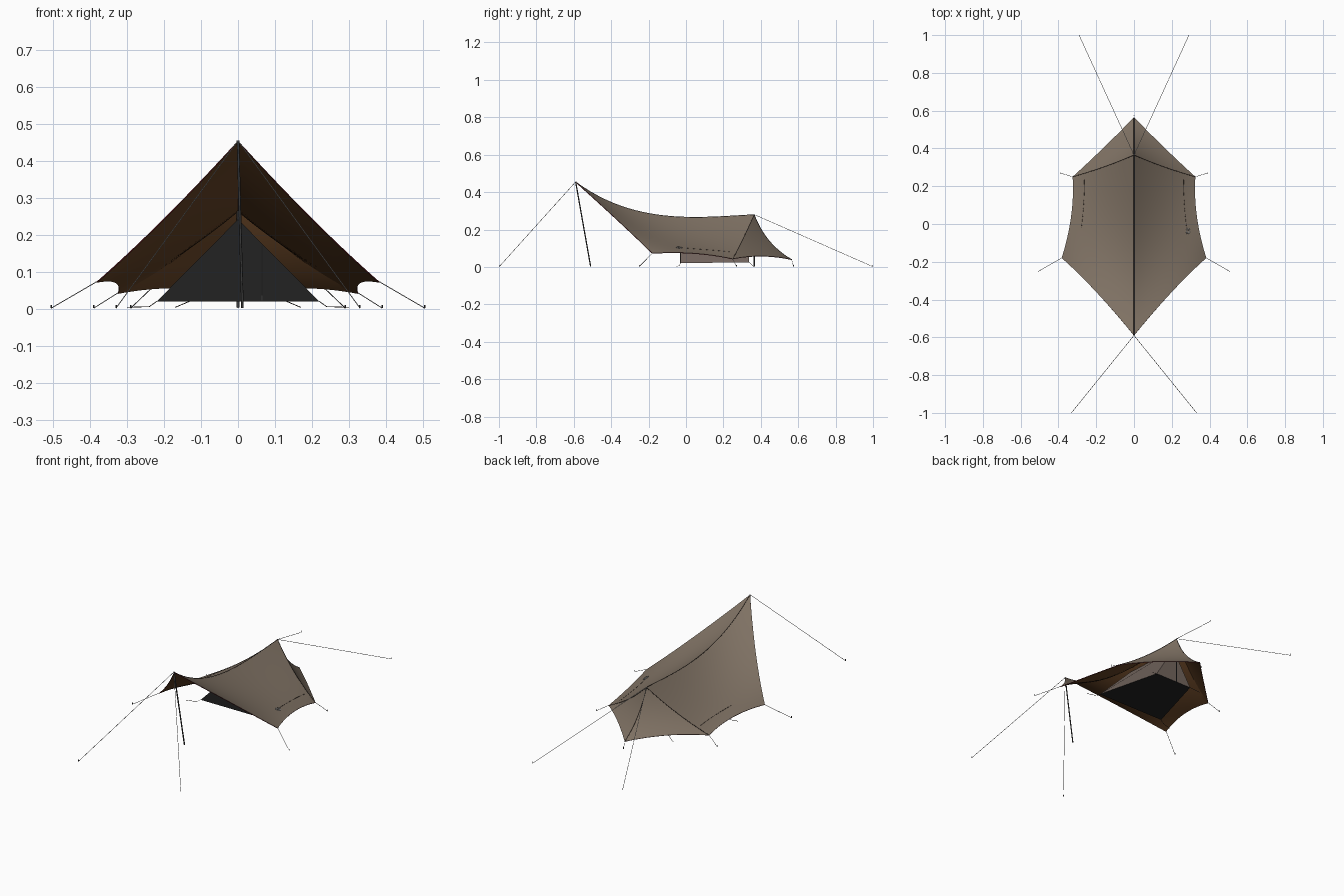
import bpy, bmesh, math
from mathutils import Vector

cube = bpy.data.objects.get("Cube")
if cube:
    bpy.data.objects.remove(cube, do_unlink=True)


def material(name, rgb):
    m = bpy.data.materials.new(name)
    m.use_nodes = True
    m.diffuse_color = (*rgb, 1)
    bsdf = next(n for n in m.node_tree.nodes if n.type == 'BSDF_PRINCIPLED')
    bsdf.inputs["Base Color"].default_value = (*rgb, 1)
    bsdf.inputs["Roughness"].default_value = 0.8
    return m


TAUPE = material("taupe canvas", (0.21, 0.165, 0.125))
BROWN = material("brown lining", (0.14, 0.06, 0.02))
RED = material("dark red trim", (0.12, 0.01, 0.015))
BLACK = material("black groundsheet", (0.016, 0.016, 0.016))
MESH = material("warm grey mesh", (0.17, 0.13, 0.11))
STEEL = material("dark pole metal", (0.05, 0.05, 0.05))
CORD = material("pale grey cord", (0.4, 0.4, 0.4))
SEAM = material("dark seam", (0.035, 0.025, 0.02))


def link(name, data, *mats):
    ob = bpy.data.objects.new(name, data)
    bpy.context.collection.objects.link(ob)
    for m in mats:
        data.materials.append(m)
    return ob


def tube(name, paths, radius, mat):
    """Round tube along each polyline in paths."""
    cu = bpy.data.curves.new(name, 'CURVE')
    cu.dimensions = '3D'
    cu.bevel_depth = radius
    cu.bevel_resolution = 1
    cu.use_fill_caps = True
    for pts in paths:
        sp = cu.splines.new('POLY')
        sp.points.add(len(pts) - 1)
        for p, co in zip(sp.points, pts):
            p.co = (*co, 1)
    return link(name, cu, mat)


def flip(p):
    return Vector((-p[0], p[1], p[2]))


def both(path):
    return [path, [flip(p) for p in path]]


def edge(*pts):
    """Smooth curve through evenly spaced points, as a function of 0..1."""
    pts = [Vector(p) for p in pts]
    n = len(pts) - 1

    def at(t):
        out = Vector()
        for i, p in enumerate(pts):
            w = 1.0
            for j in range(n + 1):
                if j != i:
                    w *= (t * n - j) / (i - j)
            out += p * w
        return out
    return at


def patch(c0, c1, d0, d1):
    """Surface spanning four boundary curves."""
    def at(u, v):
        return (c0(u).lerp(c1(u), v) + d0(v).lerp(d1(v), u)
                - c0(0).lerp(c0(1), u).lerp(c1(0).lerp(c1(1), u), v))
    return at


# Corner points and edge curves of one half of the canopy
peak = Vector((0, -0.59, 0.455))
front_corner = Vector((0.383, -0.18, 0.073))
rear_corner = Vector((0.325, 0.25, 0.043))
rear_peak = Vector((0, 0.365, 0.28))
tail = Vector((0, 0.565, 0.04))
ridge = edge(peak, (0, -0.27, 0.302), (0, 0.05, 0.266), rear_peak)
front_edge = edge(peak, (0.2, -0.36, 0.245), front_corner)
side_edge = edge(front_corner, (0.333, 0.04, 0.073), rear_corner)
hip = edge(rear_peak, (0.157, 0.303, 0.146), rear_corner)
tail_edge = edge(rear_corner, (0.16, 0.405, 0.058), tail)
tail_ridge = edge(rear_peak, (0, 0.445, 0.14), tail)
main_panel = patch(ridge, side_edge, front_edge, hip)
tail_panel = patch(hip, tail_ridge, lambda t: rear_peak, tail_edge)

# Canopy: taupe outside, brown lining, red trim on the rim
bm = bmesh.new()
N = 20
for surf, reverse in ((main_panel, True), (tail_panel, False)):
    for mirrored in (False, True):
        grid = [[bm.verts.new(flip(surf(i / N, j / N)) if mirrored else surf(i / N, j / N))
                 for j in range(N + 1)] for i in range(N + 1)]
        for i in range(N):
            for j in range(N):
                f = [grid[i][j], grid[i + 1][j], grid[i + 1][j + 1], grid[i][j + 1]]
                bm.faces.new(f[::-1] if reverse != mirrored else f)
bmesh.ops.remove_doubles(bm, verts=bm.verts, dist=0.0005)
bm.normal_update()
for f in bm.faces:
    f.smooth = True
for e in bm.edges:
    if e.is_boundary or e.calc_face_angle(0) > math.radians(20):
        e.smooth = False
me = bpy.data.meshes.new("canopy")
bm.to_mesh(me)
bm.free()
canopy = link("canopy", me, TAUPE, BROWN, RED)
sol = canopy.modifiers.new("cloth thickness", 'SOLIDIFY')
sol.thickness = 0.003
sol.offset = -1
sol.material_offset = 1
sol.material_offset_rim = 2

# Seams along the ridges, and a line of stitching low on each side
steps = [i / 24 for i in range(25)]
tube("ridge_seam", [[ridge(t) for t in steps], [tail_ridge(t) for t in steps]], 0.0014, SEAM)
tube("hip_seams", both([hip(t) for t in steps]), 0.0014, SEAM)
tube("side_stitching", both([main_panel(0.42 + 0.52 * t, 0.82) for t in steps]), 0.0009, SEAM)

# Inner tent: black front door and floor, mesh sides and back
front = [(-0.22, -0.03, 0.02), (0.22, -0.03, 0.02), (0, -0.03, 0.242)]
back = [(-0.12, 0.338, 0.025), (0.12, 0.338, 0.025), (0, 0.338, 0.225)]
me = bpy.data.meshes.new("inner_tent")
me.from_pydata(front + back, [], [(0, 1, 2), (0, 3, 4, 1), (1, 4, 5, 2), (0, 2, 5, 3), (3, 5, 4)])
link("inner_tent", me, BLACK, MESH)
for p in me.polygons:
    p.material_index = 0 if p.index < 2 else 1
tube("door_zip", [[(0.065, -0.031, 0.022), (0.065, -0.031, 0.172)]], 0.0015, STEEL)
tube("inner_tent_straps", both([(0.22, -0.03, 0.02), (0.24, -0.035, 0.006), (0.3, -0.05, 0.004)])
     + both([(0.12, 0.338, 0.025), (0.17, 0.36, 0.004)]), 0.0012, SEAM)
tube("inner_tent_hangers", [[front[2], (0, -0.03, 0.267)], [back[2], (0, 0.338, 0.276)]], 0.001, CORD)

# Poles
tube("front_pole", [[peak, (0.012, -0.51, 0.003)]], 0.0035, STEEL)
tube("rear_pole", [[rear_peak, (0, 0.365, 0.003)]], 0.0035, STEEL)

# Guy lines and the pegs that hold them
anchors = [(peak, (0.33, -0.998, 0.002)), (front_corner, (0.505, -0.25, 0.002)),
           (rear_corner, (0.39, 0.27, 0.002)), (rear_peak, (0.29, 0.998, 0.002))]
lines, pegs = [], []
for start, end in anchors:
    lines += both([start, end])
    pegs += both([end, (end[0], end[1], 0.011)])
lines.append([tail, (0, 0.575, 0.002)])
pegs.append([(0, 0.575, 0.002), (0, 0.575, 0.011)])
tube("guy_lines", lines, 0.0012, CORD)
tube("pegs", pegs, 0.002, STEEL)

# Small loops of spare cord on the left side of the canopy
coil = []
for k in range(25):
    a = k / 24 * 6 * math.pi
    coil.append(main_panel(0.37 + 0.0012 * k + 0.02 * math.cos(a), 0.83 + 0.03 * math.sin(a))
                + Vector((0.002, 0, 0.002)))
tube("spare_cord", [coil], 0.0009, CORD)
